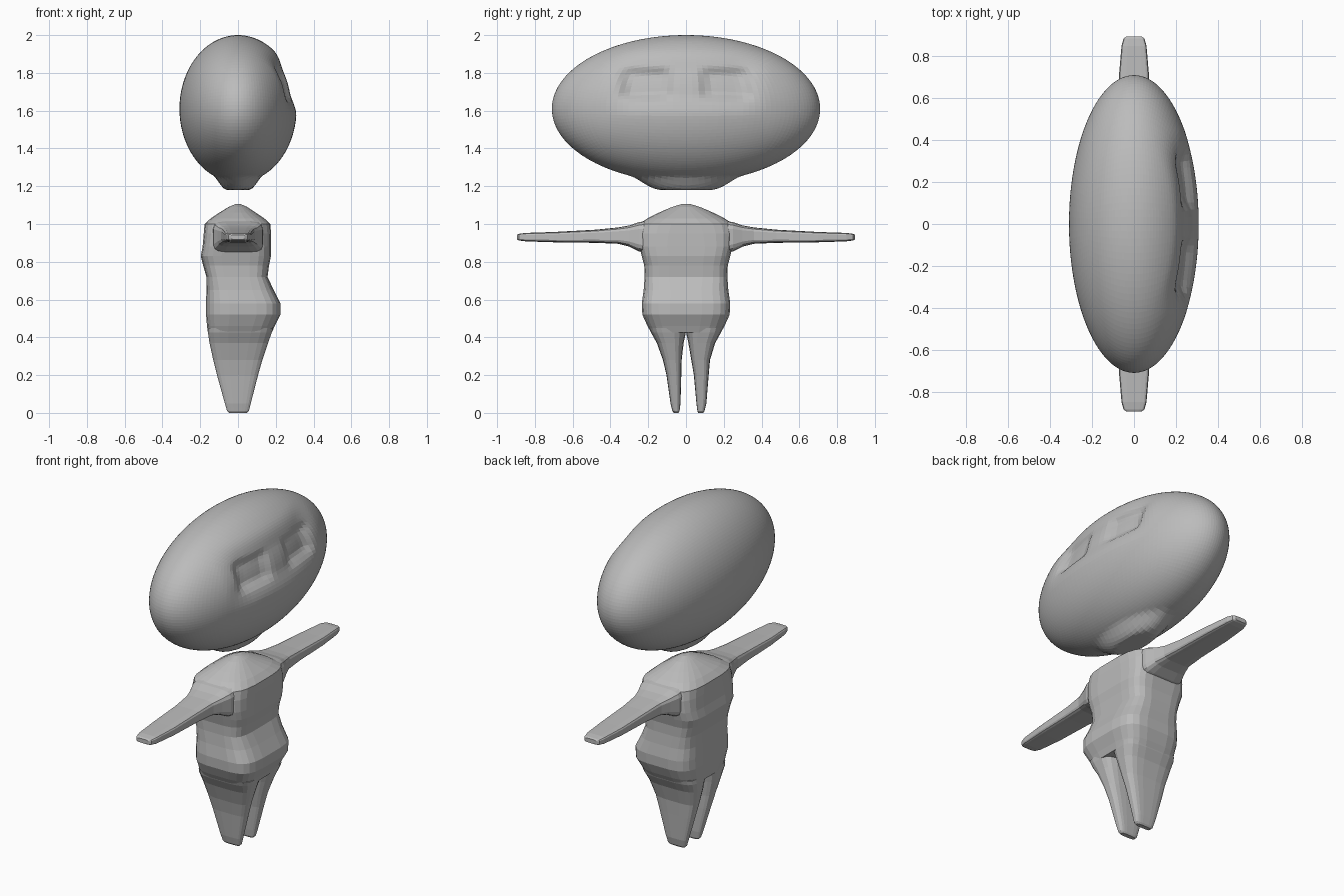
import bpy, bmesh, math
from mathutils import Vector

if "Cube" in bpy.data.objects:
    bpy.data.objects.remove(bpy.data.objects["Cube"])

grey = bpy.data.materials.new("plain grey")
grey.diffuse_color = (0.5, 0.5, 0.5, 1)
grey.use_nodes = True
grey.node_tree.nodes["Principled BSDF"].inputs["Base Color"].default_value = grey.diffuse_color


def make_object(name, bm):
    bmesh.ops.recalc_face_normals(bm, faces=bm.faces)
    mesh = bpy.data.meshes.new(name)
    bm.to_mesh(mesh)
    bm.free()
    mesh.materials.append(grey)
    obj = bpy.data.objects.new(name, mesh)
    bpy.context.collection.objects.link(obj)
    return obj


def loft(name, rings, axis, sides=24):
    """Rings: (position, u low, u high, v low, v high, squareness).
    u is x; v is y for a z loft and z for a y loft."""
    bm = bmesh.new()
    loops = []
    for p, u0, u1, v0, v1, n in rings:
        loop = []
        for i in range(sides):
            a = 2 * math.pi * (i + 0.5) / sides
            c, s = math.cos(a), math.sin(a)
            u = (u0 + u1) / 2 + (u1 - u0) / 2 * math.copysign(abs(c) ** (2 / n), c)
            v = (v0 + v1) / 2 + (v1 - v0) / 2 * math.copysign(abs(s) ** (2 / n), s)
            loop.append(bm.verts.new((u, v, p) if axis == "z" else (u, p, v)))
        loops.append(loop)
    for a, b in zip(loops, loops[1:]):
        for i in range(sides):
            j = (i + 1) % sides
            bm.faces.new((a[i], a[j], b[j], b[i]))
    bm.faces.new(loops[0])
    bm.faces.new(loops[-1])
    return make_object(name, bm)


def bump(value, centre, flat, fade):
    """1 inside the flat half-width, easing to 0 over the fade distance."""
    t = min(max((abs(value - centre) - flat) / fade, 0), 1)
    return 1 - t * t * (3 - 2 * t)


# Head: quad sphere stretched to an egg, with a neck stub and shallow eye sockets
bm = bmesh.new()
bmesh.ops.create_cube(bm, size=2)
bmesh.ops.subdivide_edges(bm, edges=bm.edges[:], cuts=31, use_grid_fill=True)
for v in bm.verts:
    d = Vector([math.tan(c * math.pi / 4) for c in v.co]).normalized()
    x, y, z = d.x * 0.31, d.y * 0.71, 1.61 + d.z * 0.39
    # neck stub drawn down under the head
    r = math.hypot(x / 0.075, y / 0.17)
    if z < 1.5:
        z = min(z, z + (1.18 - z) * bump(r, 0, 0.75, 1.0))
    # brow dent and the two sockets on the face side
    if x > 0.1:
        x -= 0.028 * bump(z, 1.75, 0.05, 0.13) * bump(y, 0, 0.25, 0.2)
        x -= 0.028 * bump(z, 1.74, 0.04, 0.06) * bump(abs(y), 0.21, 0.08, 0.08)
    v.co = (x, y, z)
make_object("head", bm)

# Torso: stacked rings with a belly on the face side and domed shoulders
torso_rings = [(z, x0, x1, -y, y, n) for z, x0, x1, y, n in [
    (0.425, -0.16, 0.18, 0.185, 4), (0.46, -0.165, 0.195, 0.205, 4),
    (0.52, -0.17, 0.225, 0.232, 4), (0.58, -0.17, 0.225, 0.235, 4),
    (0.65, -0.168, 0.19, 0.225, 4), (0.72, -0.168, 0.157, 0.22, 4.5),
    (0.78, -0.185, 0.165, 0.222, 4.5), (0.83, -0.198, 0.175, 0.235, 4.5),
    (0.88, -0.188, 0.175, 0.248, 4.5), (0.95, -0.182, 0.175, 0.255, 4),
    (1.0, -0.178, 0.173, 0.25, 3.5), (1.03, -0.145, 0.14, 0.205, 3),
    (1.06, -0.1, 0.095, 0.145, 2.5), (1.09, -0.05, 0.05, 0.075, 2),
    (1.105, -0.015, 0.015, 0.025, 2)]]
torso = loft("body", torso_rings, "z")

# Legs: flattened tapers meeting at the crotch
leg_shape = [(0.45, -0.158, 0.187, 0.0, 0.195), (0.425, -0.16, 0.18, 0.0, 0.186),
             (0.37, -0.152, 0.16, 0.012, 0.155), (0.28, -0.132, 0.13, 0.025, 0.125),
             (0.2, -0.112, 0.107, 0.033, 0.112), (0.05, -0.07, 0.068, 0.042, 0.095),
             (0.01, -0.058, 0.058, 0.047, 0.085), (0.0, -0.048, 0.048, 0.052, 0.078)]
parts = []
for side, label in ((-1, "left_leg"), (1, "right_leg")):
    rings = []
    for z, x0, x1, a, b in leg_shape:
        shift = 0.013 * bump(z, 0, 0.1, 0.25)   # both feet lean slightly to +y
        lo, hi = sorted((side * a, side * b))
        rings.append((z, x0, x1, lo + shift, hi + shift, 3.5))
    parts.append(loft(label, rings, "z", 20))

# Arms: flat paddles flaring into the shoulders
arm_shape = [(0.17, 0.14, 0.83, 1.025), (0.25, 0.13, 0.855, 1.01),
             (0.30, 0.11, 0.88, 0.993), (0.36, 0.09, 0.895, 0.982),
             (0.48, 0.08, 0.90, 0.97), (0.70, 0.073, 0.903, 0.958),
             (0.85, 0.06, 0.908, 0.953), (0.885, 0.05, 0.913, 0.948),
             (0.895, 0.035, 0.918, 0.943)]
for side, label in ((-1, "left_arm"), (1, "right_arm")):
    parts.append(loft(label, [(side * y, -hx, hx, z0, z1, 5)
                              for y, hx, z0, z1 in arm_shape], "y", 16))

# Merge limbs into the body
for part in parts:
    mod = torso.modifiers.new("join " + part.name, "BOOLEAN")
    mod.operation = "UNION"
    mod.solver = "EXACT"
    mod.object = part
    part.hide_render = True
    part.hide_viewport = True
